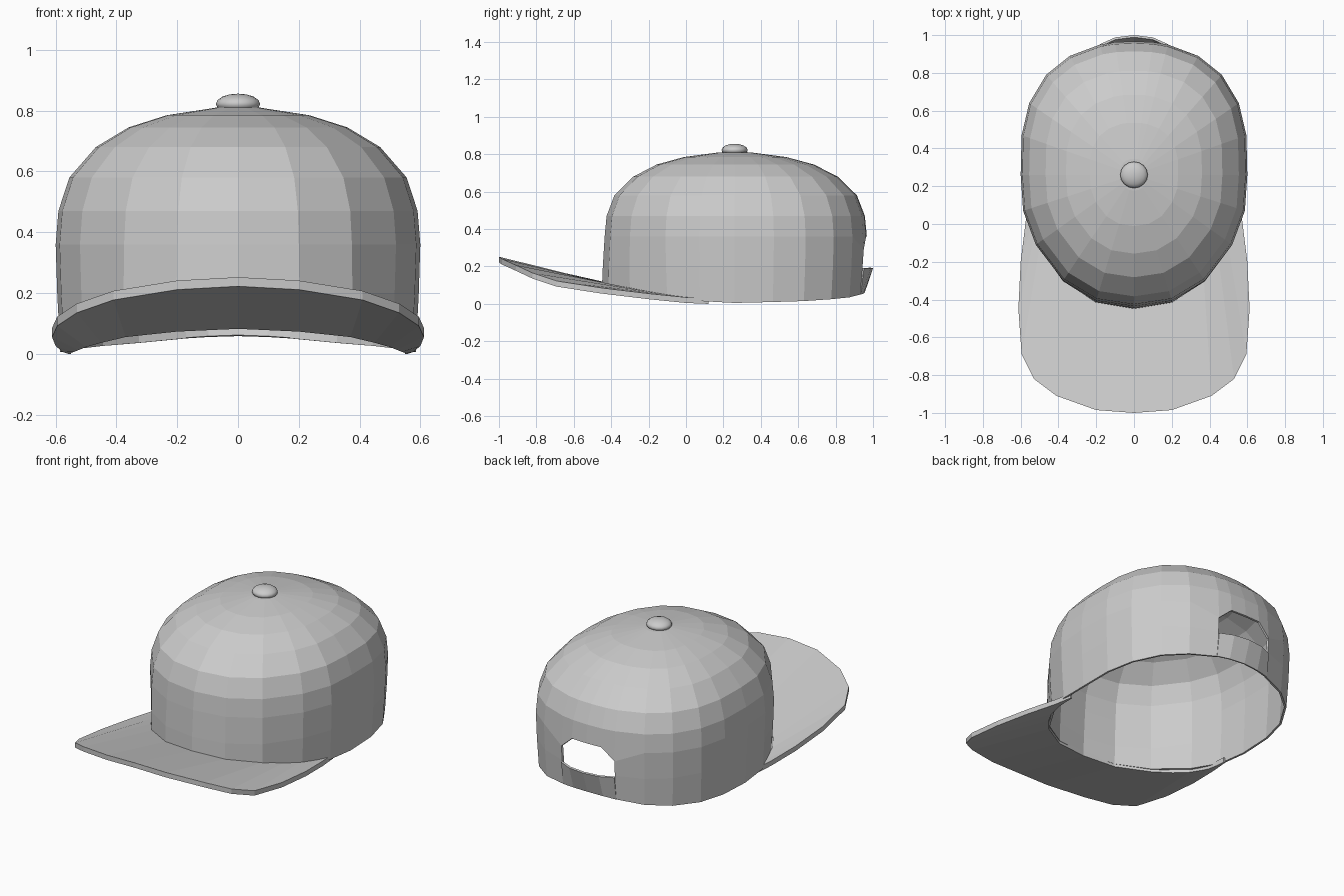
import bpy, bmesh

if "Cube" in bpy.data.objects:
    bpy.data.objects.remove(bpy.data.objects["Cube"])


def make(name, bm, thick=0):
    bmesh.ops.recalc_face_normals(bm, faces=bm.faces[:])
    me = bpy.data.meshes.new(name)
    bm.to_mesh(me)
    bm.free()
    ob = bpy.data.objects.new(name, me)
    bpy.context.collection.objects.link(ob)
    if thick:
        mod = ob.modifiers.new("thickness", 'SOLIDIFY')
        mod.thickness = thick
        mod.offset = -1
    return ob


def mirror_ring(half):
    """Closed ring from a right half running front to back."""
    return half + [(-x, y, z) for x, y, z in half[-2:0:-1]]


# Crown: rings of one head-shaped outline scaled towards the button
CY = 0.26
outline = [(0, -.435), (.2, -.405), (.375, -.3), (.52, -.11), (.587, .07),
           (.6, .26), (.595, .47), (.555, .64), (.465, .79), (.34, .89),
           (.18, .95), (.1, .963), (0, .967)]
base_z = [.1, .09, .07, .035, .015, .005, .01, .015, .025, .035, .05, .055, .055]
base_s = [1.02, 1.015, 1.0] + [.975] * 10
LAST = len(outline) - 1


def scaled(p, s, z):
    return (p[0] * s, CY + (p[1] - CY) * s, z)


rings = [[scaled(p, s, z) for p, s, z in zip(outline, base_s, base_z)],
         [scaled(p, (1 + s) / 2 + .004, .2) for p, s in zip(outline, base_s)]]
for s, z in [(1, .36), (.985, .47), (.925, .58), (.78, .68),
             (.6, .745), (.39, .785), (.12, .81)]:
    rings.append([scaled(p, s, z) for p in outline])
x, y, z = rings[2][LAST - 2]
rings[2][LAST - 2] = (x, y, .29)            # rounded corner of the back opening

bm = bmesh.new()
loops = [[bm.verts.new(c) for c in mirror_ring(r)] for r in rings]
n = len(loops[0])
for k in range(len(loops) - 1):
    for i in range(n):
        if k < 2 and LAST - 2 <= i < LAST + 2:
            continue                        # back opening
        j = (i + 1) % n
        bm.faces.new((loops[k][i], loops[k][j], loops[k + 1][j], loops[k + 1][i]))
apex = bm.verts.new((0, CY, .813))
for i in range(n):
    bm.faces.new((loops[-1][i], loops[-1][(i + 1) % n], apex))
bmesh.ops.delete(bm, geom=[v for v in bm.verts if not v.link_faces], context='VERTS')
make("crown", bm, .012)

# Strap across the back opening, leaning outwards
bm = bmesh.new()
low = [(.18, .933, .05), (.1, .948, .055), (0, .955, .058)]
high = [(.18, .952, .19), (.1, .988, .19), (0, 1.0, .19)]
rows = [[bm.verts.new(c) for c in r + [(-x, y, z) for x, y, z in r[-2::-1]]]
        for r in (low, high)]
for i in range(len(rows[0]) - 1):
    bm.faces.new((rows[0][i], rows[0][i + 1], rows[1][i + 1], rows[1][i]))
strap = make("strap", bm)
if strap.data.polygons[0].normal.y < 0:
    strap.data.flip_normals()
mod = strap.modifiers.new("thickness", 'SOLIDIFY')
mod.thickness = .012
mod.offset = -1

# Brim: curved band between the crown edge and the outer edge
outer = [(0, -1, .252), (.2, -.985, .241), (.41, -.91, .207), (.53, -.82, .165),
         (.595, -.69, .122), (.612, -.45, .085), (.6, -.2, .055), (.575, 0, .035),
         (.56, .12, .03)]
inner = [(0, -.435, .112), (.2, -.405, .103), (.37, -.295, .085), (.45, -.2, .066),
         (.5, -.12, .052), (.525, -.05, .042), (.54, 0, .036), (.548, .06, .033),
         (.55, .12, .03)]


def full(half, dz):
    return [(-x, y, z + dz) for x, y, z in half[:0:-1]] + \
           [(x, y, z + dz) for x, y, z in half]


bm = bmesh.new()
edges = [[bm.verts.new(c) for c in full(h, dz)]
         for h, dz in ((inner, 0), (outer, 0), (outer, -.03), (inner, -.03))]
m = len(edges[0])
for k in range(4):
    a, b = edges[k], edges[(k + 1) % 4]
    for i in range(m - 1):
        bm.faces.new((a[i], a[i + 1], b[i + 1], b[i]))
for i in (0, m - 1):
    bm.faces.new([e[i] for e in edges])
make("brim", bm)

# Button on top
bpy.ops.mesh.primitive_uv_sphere_add(segments=16, ring_count=8, radius=1,
                                     location=(0, CY, .822))
button = bpy.context.object
button.name = "button"
button.scale = (.073, .07, .034)
bpy.ops.object.shade_smooth()
